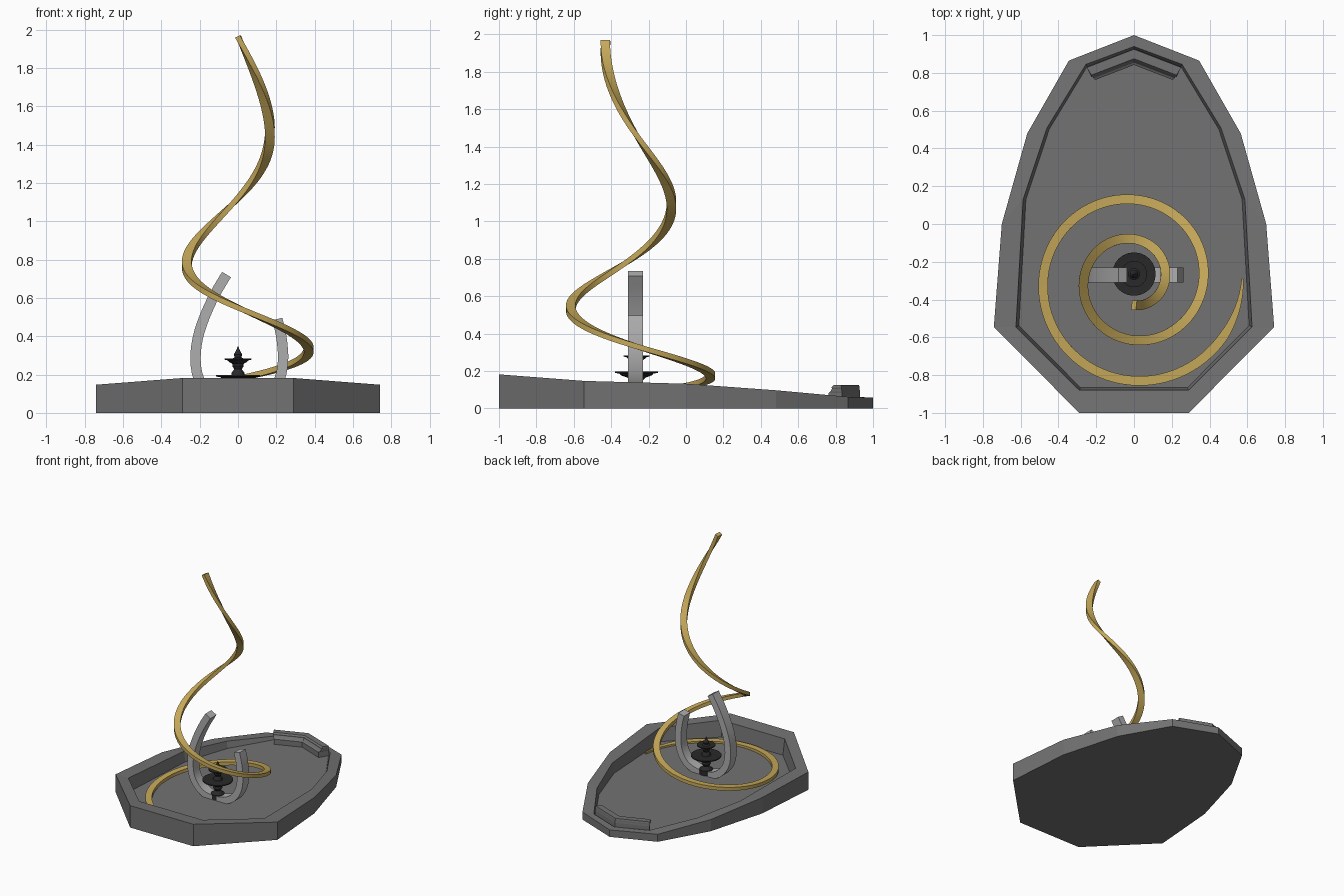
import bpy, bmesh, math
from mathutils import Vector

if "Cube" in bpy.data.objects:
    bpy.data.objects.remove(bpy.data.objects["Cube"])


def material(name, rgb):
    m = bpy.data.materials.new(name)
    m.diffuse_color = (*rgb, 1)
    m.use_nodes = True
    m.node_tree.nodes["Principled BSDF"].inputs["Base Color"].default_value = m.diffuse_color
    return m


STONE = material("dark stone", (0.17, 0.17, 0.17))
PALE = material("pale stone", (0.42, 0.42, 0.42))
GOLD = material("gold", (0.56, 0.39, 0.10))
IRON = material("dark iron", (0.022, 0.022, 0.022))


def finish(name, bm, mat, angle=None):
    bmesh.ops.recalc_face_normals(bm, faces=bm.faces)
    me = bpy.data.meshes.new(name)
    bm.to_mesh(me)
    bm.free()
    ob = bpy.data.objects.new(name, me)
    bpy.context.collection.objects.link(ob)
    me.materials.append(mat)
    if angle:
        bpy.ops.object.select_all(action='DESELECT')
        bpy.context.view_layer.objects.active = ob
        ob.select_set(True)
        bpy.ops.object.shade_smooth_by_angle(angle=math.radians(angle))
    return ob


def loft(name, rings, mat, angle=None):
    """Skin closed rings of points and cap both ends."""
    bm = bmesh.new()
    vs = [[bm.verts.new(p) for p in r] for r in rings]
    n = len(vs[0])
    for a, b in zip(vs, vs[1:]):
        for i in range(n):
            j = (i + 1) % n
            bm.faces.new((a[i], a[j], b[j], b[i]))
    bm.faces.new(vs[0][::-1])
    bm.faces.new(vs[-1])
    return finish(name, bm, mat, angle)


def spline(vals, t):
    """Catmull-Rom through evenly spaced values."""
    i = min(int(t), len(vals) - 2)
    f = t - i
    p1, p2 = vals[i], vals[i + 1]
    p0 = vals[i - 1] if i > 0 else 2 * p1 - p2
    p3 = vals[i + 2] if i + 2 < len(vals) else 2 * p2 - p1
    return p1 + 0.5 * f * (p2 - p0 + f * (2 * p0 - 5 * p1 + 4 * p2 - p3
                                          + f * (3 * (p1 - p2) + p3 - p0)))


def mirrored(half):
    """Right half outline, front to back, last point on the centre line."""
    return half + [(-x, y) for x, y in half[-2::-1]]


def rim_z(y):
    pts = [(-1, .182), (-.545, .147), (0, .132), (.48, .097), (.865, .062), (1, .058)]
    for (y0, z0), (y1, z1) in zip(pts, pts[1:]):
        if y <= y1:
            return z0 + (z1 - z0) * (y - y0) / (y1 - y0)
    return pts[-1][1]


# base tray with sloping rim and sunken floor
outer = mirrored([(.29, -1), (.742, -.545), (.70, 0), (.565, .48), (.345, .865), (0, 1)])
inner = mirrored([(.29, -.88), (.625, -.545), (.587, .13), (.46, .51), (.255, .845), (0, .94)])
FLOOR = .04
loft("base_tray", [
    [(x, y, 0) for x, y in outer],
    [(x, y, rim_z(y)) for x, y in outer],
    [(x, y, rim_z(y)) for x, y in inner],
    [(x * .975, y * .985, FLOOR) for x, y in inner]], STONE)

# chevron bench at the back, stepped towards the top
def chevron(w0, w1, back, front, z):
    s = .386
    return [(-w0, back - w0 * s, z), (0, back, z), (w0, back - w0 * s, z),
            (w1, front - w1 * s, z), (0, front, z), (-w1, front - w1 * s, z)]

loft("bench", [chevron(.25, .205, .93, .842, .03), chevron(.25, .205, .93, .842, .083),
               chevron(.25, .215, .93, .855, .09), chevron(.25, .22, .928, .865, .105),
               chevron(.25, .225, .928, .865, .112), chevron(.25, .225, .925, .875, .125)], STONE)

# golden ribbon: one radius and height per quarter turn
RADII = [.575, .54, .48, .42, .368, .325, .265, .21, .165, .14]
HEIGHT = [.04, .045, .065, .105 + .075, .34, .55, .80, 1.12, 1.50, 1.965]
HEIGHT[2] = .085


def ribbon_point(t):
    a = -t * math.pi / 2
    r = spline(RADII, t)
    return Vector((r * math.cos(a), -.29 + r * math.sin(a), spline(HEIGHT, t)))


rings = []
STEPS = 200
for i in range(STEPS + 1):
    t = 9 * i / STEPS
    p = ribbon_point(t)
    tan = (ribbon_point(min(t + .01, 9)) - ribbon_point(max(t - .01, 0))).normalized()
    rad = tan.cross(Vector((0, 0, 1))).normalized()
    nor = rad.cross(tan)
    w = .025 * min(1, .2 + t * 2.2)
    rings.append([p + rad * w * a + nor * .014 * b
                  for a, b in ((-1, -1), (1, -1), (1, 1), (-1, 1))])
loft("spiral_ribbon", rings, GOLD, 40)

# open crescent arch around the fountain
PX = [-.06, -.12, -.175, -.21, -.222, -.205, -.15, -.08, 0, .085, .165, .218, .235, .232, .222, .205]
PZ = [.722, .62, .50, .39, .28, .18, .10, .06, .05, .06, .10, .18, .27, .35, .42, .49]
rings = []
for i in range(46):
    t = i / 3
    t0, t1 = max(t - .05, 0), min(t + .05, 15)
    tan = Vector((spline(PX, t1) - spline(PX, t0), 0, spline(PZ, t1) - spline(PZ, t0))).normalized()
    nor = Vector((tan.z, 0, -tan.x)) * .027
    c = Vector((spline(PX, t), -.27, spline(PZ, t)))
    rings.append([c + nor * a + Vector((0, .04 * b, 0))
                  for a, b in ((-1, -1), (1, -1), (1, 1), (-1, 1))])
loft("crescent_arch", rings, PALE, 40)

# tiered fountain, turned profile of (radius, height)
PROFILE = [(.05, .045), (.05, .085), (.035, .095), (.022, .11), (.035, .13), (.03, .145),
           (.05, .165), (.085, .178), (.09, .186), (.115, .190), (.115, .198), (.08, .194),
           (.035, .197), (.033, .21), (.02, .228), (.03, .245), (.028, .255), (.045, .265),
           (.052, .273), (.07, .278), (.07, .284), (.03, .282), (.018, .29), (.022, .305),
           (.014, .318), (.008, .33), (.002, .347)]
loft("fountain", [[(r * math.cos(k * math.tau / 24), -.265 + r * math.sin(k * math.tau / 24), z)
                   for k in range(24)] for r, z in PROFILE], IRON, 35)
